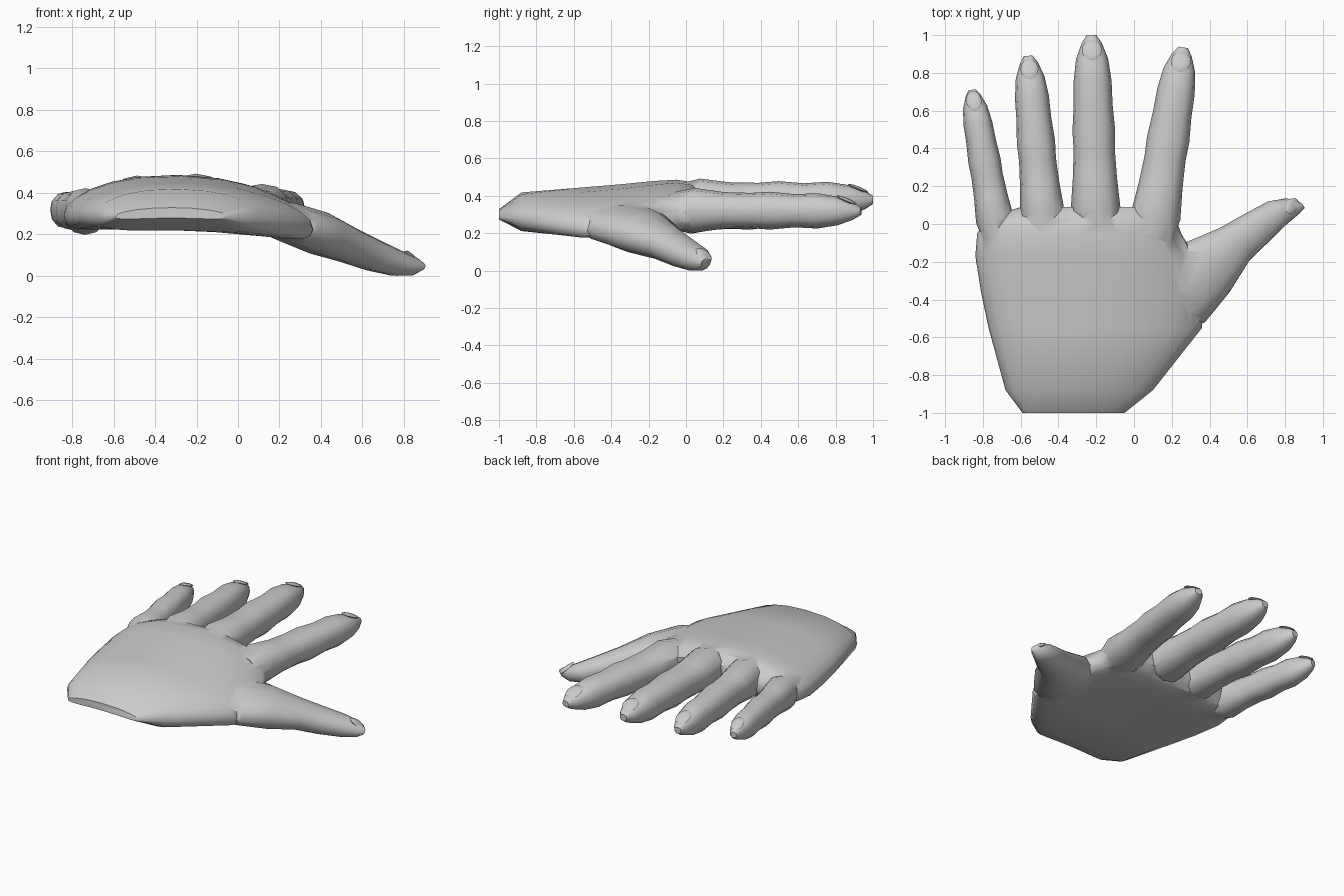
import bpy, bmesh
from math import cos, sin, pi, radians
from mathutils import Vector, Matrix

if "Cube" in bpy.data.objects:
    bpy.data.objects.remove(bpy.data.objects["Cube"])


def power(v, p):
    return (abs(v) ** p) * (1 if v >= 0 else -1)


def loft(name, rings):
    """Closed skin through rings of equal point count."""
    bm = bmesh.new()
    rows = [[bm.verts.new(p) for p in ring] for ring in rings]
    n = len(rows[0])
    for a, b in zip(rows, rows[1:]):
        for i in range(n):
            j = (i + 1) % n
            bm.faces.new((a[i], a[j], b[j], b[i]))
    bm.faces.new(rows[0][::-1])
    bm.faces.new(rows[-1])
    bmesh.ops.recalc_face_normals(bm, faces=bm.faces)
    me = bpy.data.meshes.new(name)
    bm.to_mesh(me)
    bm.free()
    ob = bpy.data.objects.new(name, me)
    bpy.context.collection.objects.link(ob)
    return ob


def oval(c, side, up, w, h, n=12, p=0.85):
    return [c + side * (w * power(cos(2 * pi * i / n), p))
              + up * (h * power(sin(2 * pi * i / n), p)) for i in range(n)]


def nail(name, c, side, along, w, length):
    """Thin rounded plate lying on a fingertip."""
    side, along = side.normalized(), along.normalized()
    up = side.cross(along).normalized()
    rot = Matrix((side, along, up)).transposed().to_4x4()
    bm = bmesh.new()
    bmesh.ops.create_uvsphere(bm, u_segments=12, v_segments=6, radius=1)
    bm.transform(Matrix.Translation(c) @ rot @ Matrix.Diagonal((w, length, 0.012, 1)))
    me = bpy.data.meshes.new(name)
    bm.to_mesh(me)
    bm.free()
    ob = bpy.data.objects.new(name, me)
    bpy.context.collection.objects.link(ob)
    smooth(ob)


def smooth(ob, angle=48):
    bpy.ops.object.select_all(action='DESELECT')
    ob.select_set(True)
    bpy.context.view_layer.objects.active = ob
    bpy.ops.object.shade_smooth_by_angle(angle=radians(angle))


# palm: arched sections from wrist to knuckles (y, left, right, mid z, half height)
SECTIONS = [(-1.0, -0.59, -0.05, 0.31, 0.025), (-0.88, -0.68, 0.10, 0.325, 0.10),
            (-0.55, -0.77, 0.36, 0.345, 0.11), (-0.36, -0.81, 0.37, 0.352, 0.118),
            (-0.17, -0.84, 0.32, 0.362, 0.125), (-0.05, -0.83, 0.25, 0.365, 0.128),
            (0.03, -0.78, 0.22, 0.365, 0.115), (0.09, -0.60, 0.12, 0.365, 0.06)]
palm_rings = []
for y, xl, xr, zc, h in SECTIONS:
    ring = []
    for i in range(24):
        a = 2 * pi * i / 24
        x = (xl + xr) / 2 + (xr - xl) / 2 * power(cos(a), 0.75)
        ring.append((x, y, zc - 0.25 * (x + 0.32) ** 2 + h * power(sin(a), 0.75)))
    palm_rings.append(ring)
hand = loft("hand", palm_rings)

# fingers: shared jointed profile (t, width, height)
PROFILE = [(0, 0.85, 0.8), (0.12, 1.04, 1.04), (0.28, 0.92, 0.85), (0.42, 0.86, 0.82),
           (0.52, 0.89, 0.88), (0.65, 0.81, 0.77), (0.77, 0.79, 0.82),
           (0.88, 0.67, 0.66), (0.96, 0.42, 0.4), (1.0, 0.2, 0.18)]
FINGERS = {"little_finger": ((-0.72, -0.07, 0.315), (-0.858, 0.71, 0.325), 0.097, 0.108),
           "ring_finger": ((-0.475, -0.06, 0.365), (-0.56, 0.89, 0.345), 0.114, 0.122),
           "middle_finger": ((-0.20, -0.05, 0.37), (-0.225, 1.0, 0.385), 0.127, 0.122),
           "index_finger": ((0.095, -0.08, 0.33), (0.26, 0.935, 0.325), 0.127, 0.115)}
parts = []
for name, (a, b, w, h) in FINGERS.items():
    a, b = Vector(a), Vector(b)
    along = (b - a).normalized()
    side = along.cross(Vector((0, 0, 1))).normalized()
    up = side.cross(along)
    parts.append(loft(name, [oval(a.lerp(b, t), side, up, w * fw, h * fh)
                             for t, fw, fh in PROFILE]))
    nail(name + "_nail", a.lerp(b, 0.925) + up * h * 0.5, side,
         along - up * 0.42, w * 0.42, 0.06)

# thumb: tapering path out of the palm (x, y, z, half width, half height)
THUMB = [(0.06, -0.50, 0.30, 0.16, 0.06), (0.24, -0.36, 0.265, 0.215, 0.10),
         (0.39, -0.23, 0.212, 0.18, 0.108), (0.53, -0.11, 0.155, 0.12, 0.09),
         (0.65, -0.02, 0.106, 0.10, 0.08), (0.76, 0.06, 0.068, 0.08, 0.066),
         (0.84, 0.095, 0.052, 0.055, 0.048), (0.885, 0.10, 0.05, 0.025, 0.02)]
side = Vector((0.65, -0.76, -0.22)).normalized()
along = Vector((0.66, 0.64, -0.38))
along = (along - side * along.dot(side)).normalized()
up = side.cross(along)
parts.append(loft("thumb", [oval(Vector(r[:3]), side, up, r[3], r[4], p=0.9)
                            for r in THUMB]))
nail("thumb_nail", Vector((0.82, 0.09, 0.057)) + up * 0.042, side,
     along - up * 0.25, 0.036, 0.055)

# fuse the fingers and thumb with the palm into one skin
bpy.ops.object.select_all(action='DESELECT')
bpy.context.view_layer.objects.active = hand
for part in parts:
    mod = hand.modifiers.new("join_" + part.name, 'BOOLEAN')
    mod.operation = 'UNION'
    mod.solver = 'EXACT'
    mod.object = part
    bpy.ops.object.modifier_apply(modifier=mod.name)
    bpy.data.objects.remove(part)
# rest the hand on the ground
lowest = min(v.co.z for v in hand.data.vertices)
for ob in bpy.data.objects:
    ob.location.z -= lowest
smooth(hand)
